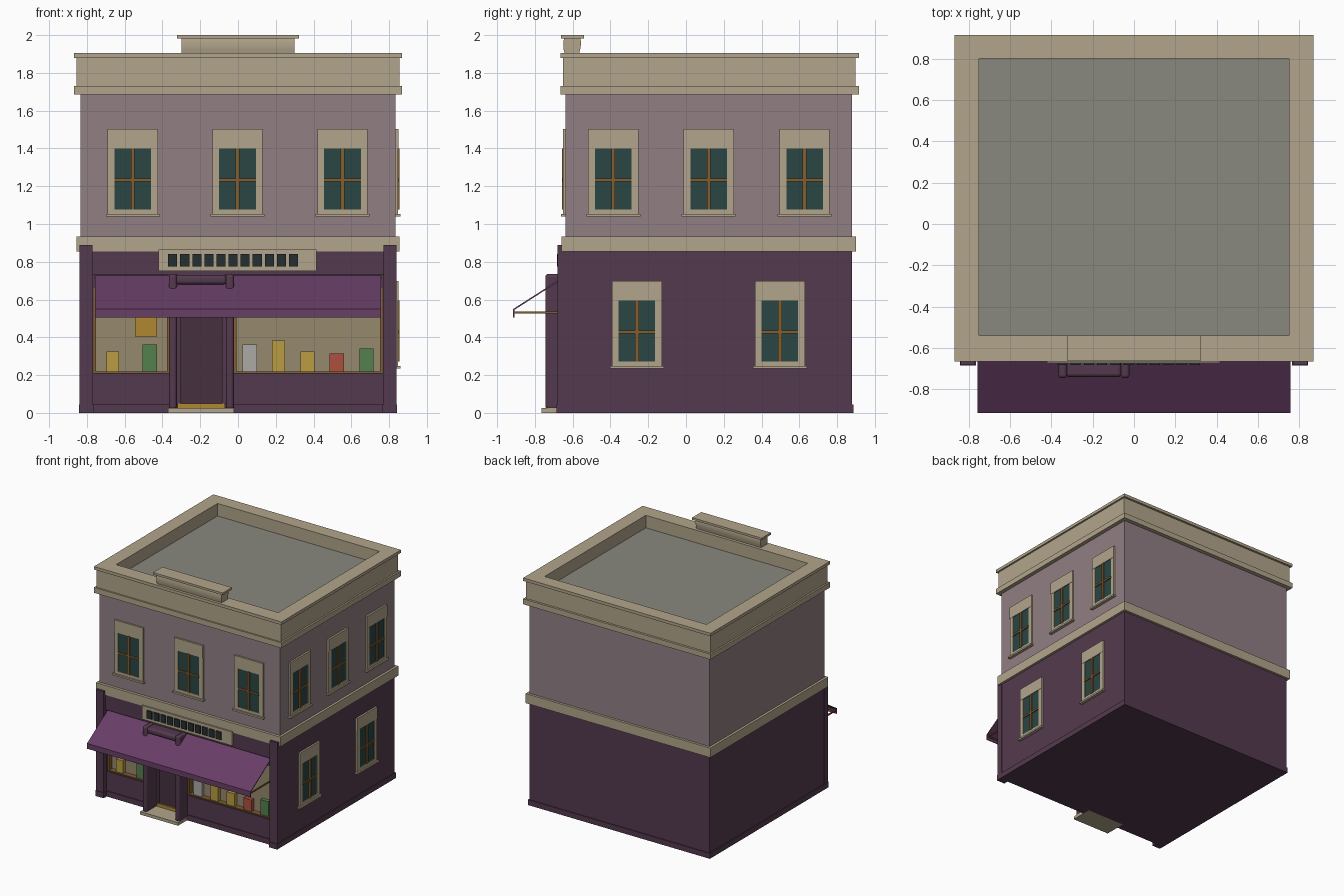
import bpy, bmesh
from mathutils import Vector


def mat(name, r, g, b):
    m = bpy.data.materials.new(name)
    m.diffuse_color = [((c / 255 + 0.055) / 1.055) ** 2.4 for c in (r, g, b)] + [1]
    return m


CREAM = mat("cream stone", 178, 165, 139)
MAUVE = mat("mauve wall", 145, 127, 132)
PLUM = mat("plum paint", 84, 58, 78)
DARK = mat("dark plum", 70, 48, 64)
AWN = mat("awning cloth", 104, 62, 102)
ROOF = mat("roof felt", 138, 136, 126)
GLASS = mat("teal glass", 42, 70, 68)
WOOD = mat("brown wood", 130, 94, 48)
SHOP = mat("shop interior", 150, 136, 108)
GOLD = mat("gold", 176, 136, 48)
YELLOW = mat("yellow goods", 186, 156, 66)
GREEN = mat("green goods", 84, 128, 78)
RED = mat("red goods", 174, 80, 62)
GREY = mat("pale goods", 172, 170, 166)
BLACK = mat("dark tile", 38, 46, 48)


def finish(name, bm, m):
    bmesh.ops.recalc_face_normals(bm, faces=bm.faces)
    me = bpy.data.meshes.new(name)
    bm.to_mesh(me)
    bm.free()
    me.materials.append(m)
    ob = bpy.data.objects.new(name, me)
    bpy.context.collection.objects.link(ob)
    return ob


def boxes(name, m, *bs):
    """Each box is x0, x1, y0, y1, z0, z1."""
    bm = bmesh.new()
    for x0, x1, y0, y1, z0, z1 in bs:
        for v in bmesh.ops.create_cube(bm, size=1)["verts"]:
            v.co = Vector((x1 if v.co.x > 0 else x0, y1 if v.co.y > 0 else y0,
                           z1 if v.co.z > 0 else z0))
    return finish(name, bm, m)


def extrude_x(name, m, pts, x0, x1):
    """Extrude a (y, z) profile along x."""
    bm = bmesh.new()
    f = bm.faces.new([bm.verts.new((x0, y, z)) for y, z in pts])
    r = bmesh.ops.extrude_face_region(bm, geom=[f])
    bmesh.ops.translate(bm, vec=(x1 - x0, 0, 0),
                        verts=[v for v in r["geom"] if isinstance(v, bmesh.types.BMVert)])
    return finish(name, bm, m)


def smooth(ob):
    for o in bpy.context.selected_objects:
        o.select_set(False)
    ob.select_set(True)
    bpy.context.view_layer.objects.active = ob
    bpy.ops.object.shade_smooth_by_angle(angle=0.7)


def rounded(ob, w):
    b = ob.modifiers.new("round", "BEVEL")
    b.width, b.segments = w, 4
    smooth(ob)


def ring(x, y0, y1, ix, iy0, iy1, z0, z1):
    """Four boxes forming a rectangular ring in plan."""
    return [(-x, x, y0, iy0, z0, z1), (-x, x, iy1, y1, z0, z1),
            (-x, -ix, iy0, iy1, z0, z1), (ix, x, iy0, iy1, z0, z1)]


FY, BY, SX = -0.637, 0.88, 0.835

# walls
boxes("upper_wall", MAUVE, (-SX, SX, FY, BY, 0.9, 1.7))
boxes("lower_wall", PLUM, (-SX, SX, -0.58, BY, 0, 0.88),
      (-SX, -0.765, FY, -0.58, 0, 0.88), (0.765, SX, FY, -0.58, 0, 0.88))
boxes("plinth", PLUM, (-0.842, 0.842, -0.58, 0.887, 0, 0.045),
      (-0.842, -0.765, -0.685, -0.58, 0, 0.045), (0.765, 0.842, -0.685, -0.58, 0, 0.045))
boxes("belt_course", CREAM, (-0.855, 0.855, -0.66, 0.90, 0.855, 0.935))

# cornice, parapet and roof
boxes("cornice", CREAM,
      *ring(0.868, -0.665, 0.915, 0.75, -0.54, 0.80, 1.685, 1.73),
      *ring(0.854, -0.652, 0.897, 0.75, -0.54, 0.80, 1.73, 1.88),
      *ring(0.868, -0.665, 0.915, 0.75, -0.54, 0.80, 1.88, 1.905))
boxes("roof", ROOF, (-0.76, 0.76, -0.55, 0.81, 1.75, 1.80))

# roof crest with curved body and flat cap
smooth(extrude_x("crest_body", CREAM, [
    (-0.642, 1.90), (-0.648, 1.925), (-0.65, 1.95), (-0.648, 1.97), (-0.645, 1.985),
    (-0.56, 1.985), (-0.557, 1.97), (-0.556, 1.95), (-0.56, 1.925), (-0.566, 1.90)],
    -0.30, 0.30))
boxes("crest_cap", CREAM, (-0.322, 0.322, -0.662, -0.54, 1.982, 2.0))


# sash windows
def window(name, right, c, z):
    def part(label, m, *bs):
        out = []
        for u0, u1, d, z0, z1 in bs:
            if right:
                out.append((SX - 0.02, SX + d, c + u0, c + u1, z + z0, z + z1))
            else:
                out.append((c + u0, c + u1, FY - d, FY + 0.02, z + z0, z + z1))
        boxes(name + label, m, *out)
    part("_surround", CREAM, (-0.133, -0.097, 0.013, 0.01, 0.36), (0.097, 0.133, 0.013, 0.01, 0.36),
         (-0.133, 0.133, 0.015, 0.36, 0.462), (-0.097, 0.097, 0.013, 0.01, 0.038))
    part("_sill", CREAM, (-0.143, 0.143, 0.025, 0, 0.014))
    part("_glass", GLASS, (-0.097, 0.097, 0.008, 0.038, 0.36))
    part("_muntins", WOOD, (-0.01, 0.01, 0.019, 0.038, 0.36), (-0.097, 0.097, 0.017, 0.185, 0.2))


for i, c in enumerate((-0.557, -0.003, 0.553)):
    window(f"front_window_{i}", False, c, 1.04)
for i, c in enumerate((-0.385, 0.12, 0.628)):
    window(f"side_upper_window_{i}", True, c, 1.04)
for i, c in enumerate((-0.26, 0.497)):
    window(f"side_lower_window_{i}", True, c, 0.235)

# shopfront: corner pilasters, fascia and sign board
for s, label in ((-1, "left"), (1, "right")):
    x0, x1 = sorted((s * 0.77, s * 0.84))
    boxes(label + "_pilaster", PLUM, (x0, x1, -0.68, -0.63, 0, 0.89))
boxes("fascia", PLUM, (-0.77, 0.77, -0.655, -0.58, 0.73, 0.88),
      (-0.77, 0.77, FY, -0.58, 0.66, 0.73))
boxes("sign_board", CREAM, (-0.42, 0.415, -0.672, -0.64, 0.75, 0.865))
boxes("sign_tiles", BLACK, *[(-0.37 + i * 0.064, -0.322 + i * 0.064, -0.682, -0.66, 0.775, 0.84)
                             for i in range(11)])

# stall risers, display windows and frames
for label, a, b in (("left", -0.765, -0.365), ("right", -0.02, 0.765)):
    boxes(label + "_stall_riser", PLUM, (a, b, -0.645, -0.58, 0, 0.045),
          (a, b, FY, -0.58, 0.045, 0.21), (a, b, -0.643, -0.58, 0.197, 0.21))
    l, r = a + 0.012, b - 0.012
    boxes(label + "_display_back", SHOP, (l, r, -0.59, -0.575, 0.21, 0.66))
    boxes(label + "_display_frame", WOOD, (a, l, -0.632, -0.58, 0.21, 0.66),
          (b - 0.012, b, -0.632, -0.58, 0.21, 0.66), (a, b, -0.632, -0.58, 0.21, 0.218),
          (a, b, -0.632, -0.58, 0.65, 0.66))

# displayed goods
goods = [(-0.695, -0.63, 0.325, YELLOW), (-0.505, -0.43, 0.363, GREEN),
         (0.025, 0.10, 0.363, GREY), (0.18, 0.25, 0.384, YELLOW), (0.33, 0.405, 0.325, YELLOW),
         (0.485, 0.56, 0.315, RED), (0.643, 0.717, 0.342, GREEN)]
for i, (a, b, h, m) in enumerate(goods):
    boxes(f"goods_{i}", m, (a, b, -0.622, -0.588, 0.216, h))
boxes("hanging_card", GOLD, (-0.545, -0.43, -0.622, -0.612, 0.405, 0.52))

# doorway
boxes("door", DARK, (-0.33, -0.06, -0.60, -0.57, 0.02, 0.70))
boxes("door_rails", PLUM, (-0.33, -0.305, -0.61, -0.59, 0.05, 0.68),
      (-0.085, -0.06, -0.61, -0.59, 0.05, 0.68), (-0.33, -0.06, -0.61, -0.59, 0.64, 0.69))
boxes("kick_plate", GOLD, (-0.32, -0.07, -0.615, -0.59, 0.025, 0.05))
boxes("door_step", CREAM, (-0.37, -0.02, -0.765, -0.58, 0, 0.025))
for label, x in (("left", -0.345), ("right", -0.043)):
    rounded(boxes(label + "_door_column", PLUM, (x - 0.021, x + 0.021, -0.745, -0.59, 0.02, 0.735)), 0.015)
rounded(boxes("door_hood", PLUM, (-0.33, -0.06, -0.74, -0.60, 0.68, 0.73)), 0.018)

# awning and its supports
extrude_x("awning", AWN, [(-0.634, 0.73), (-0.915, 0.55), (-0.915, 0.505), (-0.909, 0.505),
                          (-0.909, 0.545), (-0.634, 0.721)], -0.757, 0.757)
boxes("awning_rods", WOOD, (-0.754, -0.744, -0.908, -0.62, 0.527, 0.537),
      (0.744, 0.754, -0.908, -0.62, 0.527, 0.537), (-0.754, 0.754, -0.908, -0.899, 0.527, 0.537))
